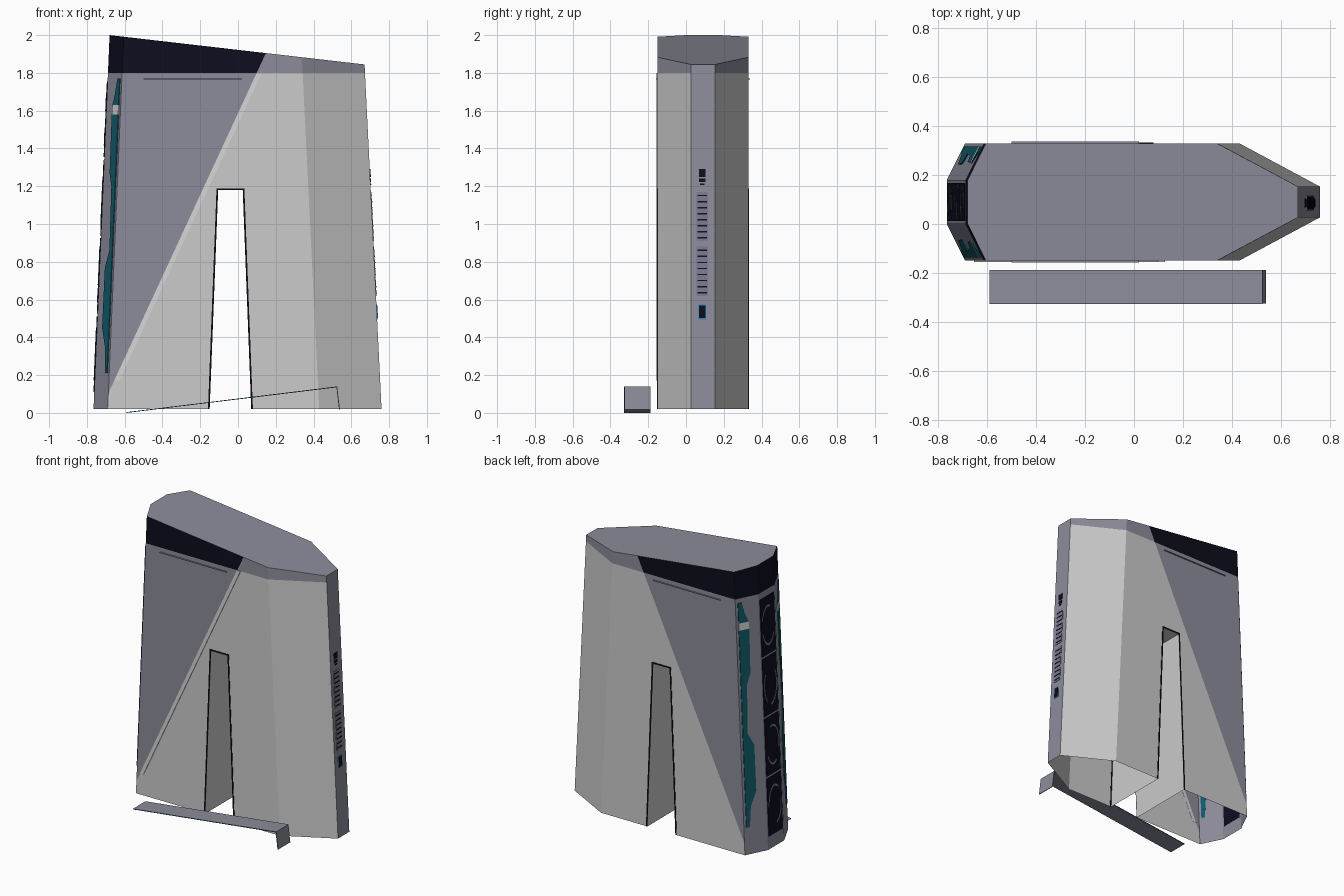
import bpy, bmesh, math
from mathutils import Vector

cube = bpy.data.objects.get("Cube")
if cube:
    bpy.data.objects.remove(cube)


def material(name, rgb):
    m = bpy.data.materials.new(name)
    m.use_nodes = True
    m.diffuse_color = (*rgb, 1)
    bsdf = m.node_tree.nodes["Principled BSDF"]
    bsdf.inputs["Base Color"].default_value = (*rgb, 1)
    bsdf.inputs["Roughness"].default_value = 0.7
    return m


PALE = material("pale grey", (0.6, 0.6, 0.6))
TRIM = material("light trim", (0.68, 0.68, 0.69))
SLATE = material("slate lilac", (0.26, 0.265, 0.325))
VENT = material("vent lilac", (0.2, 0.2, 0.28))
NAVY = material("dark navy", (0.004, 0.004, 0.013))
TEAL = material("teal", (0.006, 0.105, 0.145))
BLUE = material("bright blue", (0.02, 0.27, 0.5))

BASE, BAND, MID = 0.02, 1.8, 0.09
LEAN_L, LEAN_R = 0.043, -0.0493
FRONT, BACK = -0.15, 0.33


def finish(name, bm, mats):
    bmesh.ops.recalc_face_normals(bm, faces=bm.faces[:])
    me = bpy.data.meshes.new(name)
    bm.to_mesh(me)
    bm.free()
    for m in mats:
        me.materials.append(m)
    ob = bpy.data.objects.new(name, me)
    bpy.context.collection.objects.link(ob)


def frame(a, b, lean, outward):
    """Map (u, z, offset) onto a wall running from a to b."""
    a, b, n = Vector(a), Vector(b), Vector(outward).normalized()

    def place(u, z, off):
        p = a + (b - a) * u + n * off
        return (p.x + lean * (z - BASE), p.y, z)
    return place


def plates(name, mat, wall, polys, depth=0.005):
    """Thin slabs lying on a wall, all in one object."""
    bm = bmesh.new()
    for poly in polys:
        low, high = ([bm.verts.new(wall(u, z, o)) for u, z in poly]
                     for o in (-0.001, depth))
        bm.faces.new(low)
        bm.faces.new(high)
        for i in range(len(poly)):
            j = (i + 1) % len(poly)
            bm.faces.new((low[i], low[j], high[j], high[i]))
    finish(name, bm, [mat])


def rect(u0, u1, z0, z1):
    return [(u0, z0), (u1, z0), (u1, z1), (u0, z1)]


def bar(p, q, w):
    """Strip from p to q, w wide along u."""
    return [p, (p[0] + w, p[1]), (q[0] + w, q[1]), q]


def side_of_diagonal(p):
    return (p.x + 0.665) * 2.16 - (p.z - 0.15)


# Main shell: leaning eight-sided wall ring with a sloping roof, open below
half = [(-0.765, 0.0, LEAN_L), (-0.69, FRONT, LEAN_L),
        (0.43, FRONT, LEAN_R), (0.76, 0.027, LEAN_R)]
ring = half + [(x, 2 * MID - y, s) for x, y, s in reversed(half)]
bm = bmesh.new()
low, high = [], []
for x, y, s in ring:
    z = (2 - 0.115 * (x - BASE * s + 0.68)) / (1 + 0.115 * s)
    low.append(bm.verts.new((x, y, BASE)))
    high.append(bm.verts.new((x + s * (z - BASE), y, z)))
bm.faces.new(high)
for i in range(8):
    j = (i + 1) % 8
    bm.faces.new((low[i], low[j], high[j], high[i]))
bm.normal_update()


def cut(co, no, flat_only=True):
    faces = [f for f in bm.faces if abs(f.normal.z) < 0.5
             and (not flat_only or abs(f.normal.y) > 0.99)]
    geom = set(faces)
    for f in faces:
        geom.update(f.edges, f.verts)
    bmesh.ops.bisect_plane(bm, geom=list(geom), plane_co=co, plane_no=no)
    bm.normal_update()


NOTCH = [(-0.15, BASE), (-0.105, 1.18), (0.025, 1.18), (0.07, BASE)]
cut((0, 0, BAND), (0, 0, 1), False)
cut((-0.665, 0, 0.15), (2.16, 0, -1))
for (x0, z0), (x1, z1) in zip(NOTCH, NOTCH[1:]):
    cut((x0, 0, z0), (z1 - z0, 0, x0 - x1))

# Open the doorway and line it
hole = []
for f in bm.faces:
    c = f.calc_center_median()
    if abs(f.normal.y) > 0.99 and c.z < 1.18 and -0.1 < c.x < 0.02:
        hole.append(f)
bmesh.ops.delete(bm, geom=hole, context='FACES')
for (x0, z0), (x1, z1) in zip(NOTCH, NOTCH[1:]):
    bm.faces.new([bm.verts.new(p) for p in (
        (x0, FRONT, z0), (x1, FRONT, z1), (x1, BACK, z1), (x0, BACK, z0))])
bmesh.ops.remove_doubles(bm, verts=bm.verts[:], dist=0.0005)
bm.normal_update()

# Shell colours by height and side of the diagonal
for f in bm.faces:
    c = f.calc_center_median()
    left = side_of_diagonal(c) < 0
    if abs(f.normal.z) > 0.9:
        f.material_index = 1 if c.z > BAND else 0
    elif c.z > BAND:
        f.material_index = 2 if left else 1
    else:
        f.material_index = 1 if left or c.x > 0.65 else 0
finish("main_shell", bm, [PALE, SLATE, NAVY])

# Doorway outlines and panel ridges, front and back
front_wall = frame((0, FRONT), (1, FRONT), 0, (0, -1))
back_wall = frame((0, BACK), (1, BACK), 0, (0, 1))
for label, wall in (("front", front_wall), ("back", back_wall)):
    a, b, c, d = NOTCH
    plates(label + "_door_outline", NAVY, wall,
           [bar(a, b, -0.009), bar(d, c, 0.009),
            rect(b[0] - 0.009, c[0] + 0.009, 1.18, 1.189)], 0.003)
    plates(label + "_panel_ridge", SLATE, wall, [rect(-0.5, 0.02, 1.765, 1.77)], 0.008)

# Raised diagonal trim on the front
plates("diagonal_trim", TRIM, front_wall,
       [bar((-0.655, 0.172), (0.099, BAND), 0.027)], 0.005)

# Wavy light strips on the left corner faces
edge = [(0.75, 0.21), (0.68, 0.35), (0.42, 0.45), (0.43, 0.77), (0.7, 0.86),
        (0.64, 1.2), (0.48, 1.27), (0.45, 1.58), (0.47, 1.63), (0.6, 1.68), (0.74, 1.77)]
for label, y0, y1, ny in (("front", 0.0, FRONT, -1), ("back", 2 * MID, BACK, 1)):
    wall = frame((-0.765, y0), (-0.69, y1), LEAN_L, (-2, ny))
    for part, mat, run in (("lower", TEAL, edge[:8]), ("gap", TRIM, edge[7:9]),
                           ("upper", TEAL, edge[8:])):
        plates(f"{label}_light_strip_{part}", mat, wall,
               [run + [(0.9, run[-1][1]), (0.9, run[0][1])]])

# Dark display panels with broken rings on the left end
left_wall = frame((-0.765, 0), (-0.765, 1), LEAN_L, (-1, 0))
panels, arcs = [], []


def arc(zc, start, end, rim=0.9):
    angles = [math.radians(start + (end - start) * k / 10) for k in range(11)]
    outer = [(MID + 0.07 * math.cos(t), zc + 0.14 * math.sin(t)) for t in angles]
    inner = [(MID + 0.07 * rim * math.cos(t), zc + 0.14 * rim * math.sin(t)) for t in angles]
    return outer + inner[::-1]


for i in range(4):
    zc = 0.31 + i * 0.415
    panels.append(rect(0.012, 0.168, zc - 0.2, zc + 0.2))
    turn = 70 * i
    arcs += [arc(zc, turn, turn + 130), arc(zc, turn + 170, turn + 260)]
plates("display_panels", NAVY, left_wall, panels, 0.004)
plates("display_rings", VENT, left_wall, arcs, 0.006)

# Vents and small screens on the right end
right_wall = frame((0.76, 0), (0.76, 1), LEAN_R, (1, 0))
plates("vent_panels", VENT, right_wall,
       [rect(0.055, 0.117, z, z + 0.26) for z in (0.62, 0.91)], 0.003)
plates("vent_slots", NAVY, right_wall,
       [rect(0.06, 0.112, z + k * 0.032, z + k * 0.032 + 0.007)
        for z in (0.633, 0.923) for k in range(8)], 0.005)
plates("lower_screen_rim", BLUE, right_wall, [rect(0.066, 0.106, 0.495, 0.575)], 0.003)
plates("lower_screen", NAVY, right_wall, [rect(0.069, 0.103, 0.502, 0.568)], 0.005)
plates("upper_screen", NAVY, right_wall,
       [rect(0.068, 0.104, 1.25, 1.29), rect(0.07, 0.102, 1.222, 1.24),
        rect(0.075, 0.097, 1.207, 1.214)], 0.004)

# Separate bent ramp in front
R0, R1 = -0.325, -0.19
sheet = [(-0.59, 0.004), (0.525, 0.14), (0.54, 0.018),
         (0.535, 0.018), (0.521, 0.135), (-0.59, 0.0)]
ramp_wall = frame((0, R1), (1, R1), 0, (0, -1))
plates("ramp", SLATE, ramp_wall, [sheet], R1 - R0)
for label, y, ny in (("front", R0, -1), ("back", R1, 1)):
    plates(f"ramp_{label}_edge", TEAL, frame((0, y), (1, y), 0, (0, ny)),
           [[sheet[0], sheet[1], sheet[4], sheet[5]]], 0.002)
